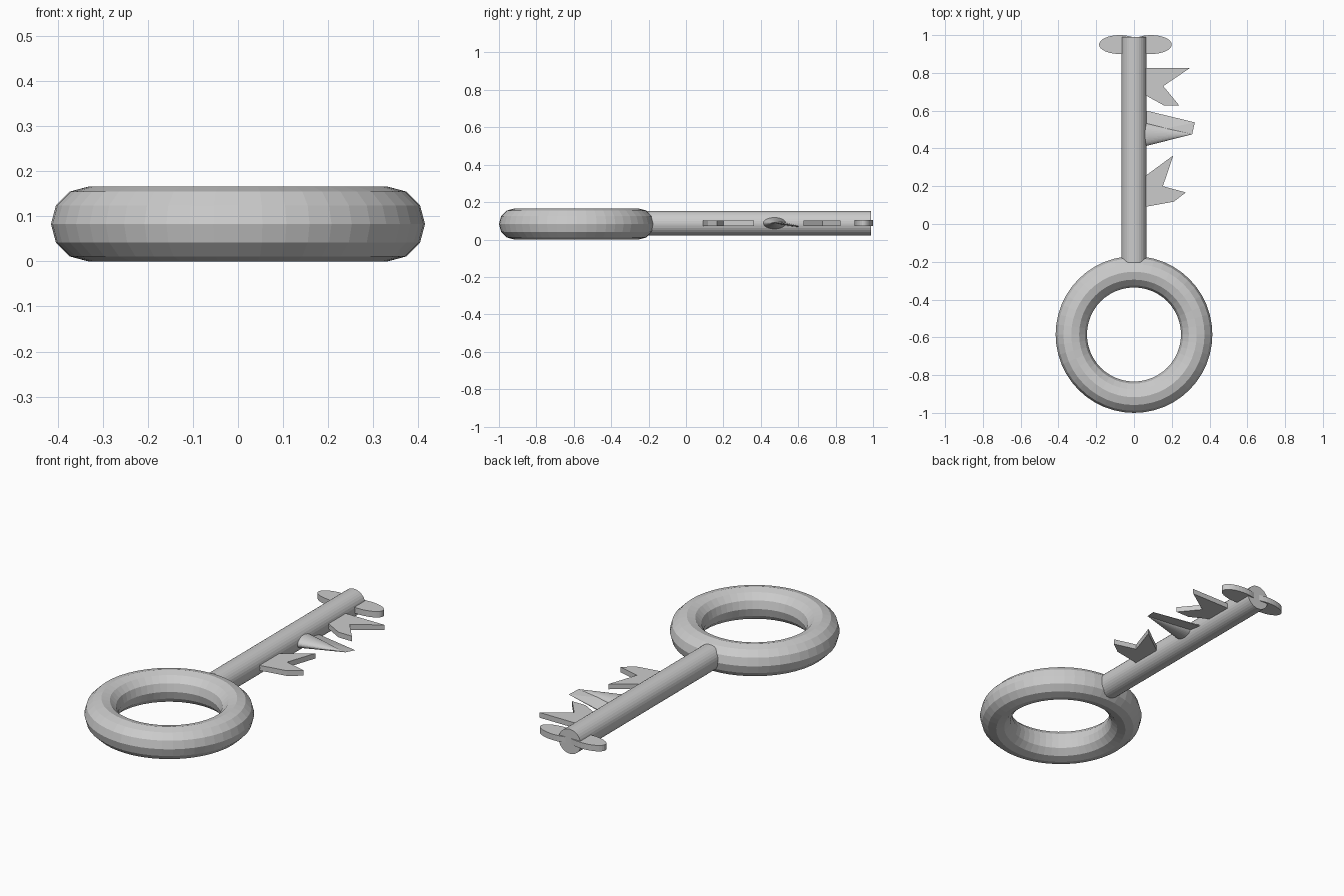
import bpy
import bmesh
import math

if "Cube" in bpy.data.objects:
    bpy.data.objects.remove(bpy.data.objects["Cube"])

Z = 0.087  # height of the shaft axis


def make_object(name, bm):
    bmesh.ops.recalc_face_normals(bm, faces=bm.faces[:])
    mesh = bpy.data.meshes.new(name)
    bm.to_mesh(mesh)
    bm.free()
    obj = bpy.data.objects.new(name, mesh)
    bpy.context.collection.objects.link(obj)
    return obj


def plate(name, outline, z0=0.073, z1=0.101):
    """Flat plate extruded upwards from an xy outline."""
    bm = bmesh.new()
    face = bm.faces.new([bm.verts.new((x, y, z0)) for x, y in outline])
    top = bmesh.ops.extrude_face_region(bm, geom=[face])["geom"]
    for v in top:
        if isinstance(v, bmesh.types.BMVert):
            v.co.z = z1
    return make_object(name, bm)


# Ring handle
bpy.ops.mesh.primitive_torus_add(major_radius=0.332, minor_radius=0.083,
                                 major_segments=48, minor_segments=12,
                                 location=(0, -0.585, 0.083))
bpy.context.object.name = "ring_handle"

# Shaft
bpy.ops.mesh.primitive_cylinder_add(vertices=32, radius=0.066, depth=1.195,
                                    location=(0, 0.3925, Z),
                                    rotation=(math.pi / 2, 0, 0))
bpy.context.object.name = "shaft"

# Oval discs at the tip
for name, cx in (("tip_disc_left", -0.075), ("tip_disc_right", 0.09)):
    angles = [2 * math.pi * i / 32 for i in range(32)]
    plate(name, [(cx + 0.11 * math.cos(a), 0.95 + 0.05 * math.sin(a))
                 for a in angles], 0.073, 0.105)

# Notched teeth
plate("outer_tooth", [(0.0, 0.825), (0.295, 0.825), (0.155, 0.73),
                      (0.24, 0.627), (0.16, 0.627), (0.0, 0.715)])
plate("inner_tooth", [(0.0, 0.21), (0.208, 0.363), (0.153, 0.2),
                      (0.275, 0.167), (0.21, 0.118), (0.0, 0.08)])

# Middle tooth: flattened cone pointing along +x
bm = bmesh.new()
tip = bm.verts.new((0.308, 0.475, 0.09))
base = [bm.verts.new((0.045, 0.473 + 0.065 * math.cos(2 * math.pi * i / 32),
                      Z + 0.032 * math.sin(2 * math.pi * i / 32)))
        for i in range(32)]
bm.faces.new(base)
for a, b in zip(base, base[1:] + base[:1]):
    bm.faces.new((a, b, tip))
make_object("middle_tooth_cone", bm)

# Thin slanted fin beside the cone
bm = bmesh.new()
for co in ((0.045, 0.48, 0.104), (0.045, 0.48, 0.08), (0.045, 0.605, 0.072),
           (0.045, 0.605, 0.066), (0.308, 0.475, 0.09), (0.322, 0.538, 0.081)):
    bm.verts.new(co)
bmesh.ops.convex_hull(bm, input=bm.verts[:])
make_object("middle_tooth_fin", bm)
